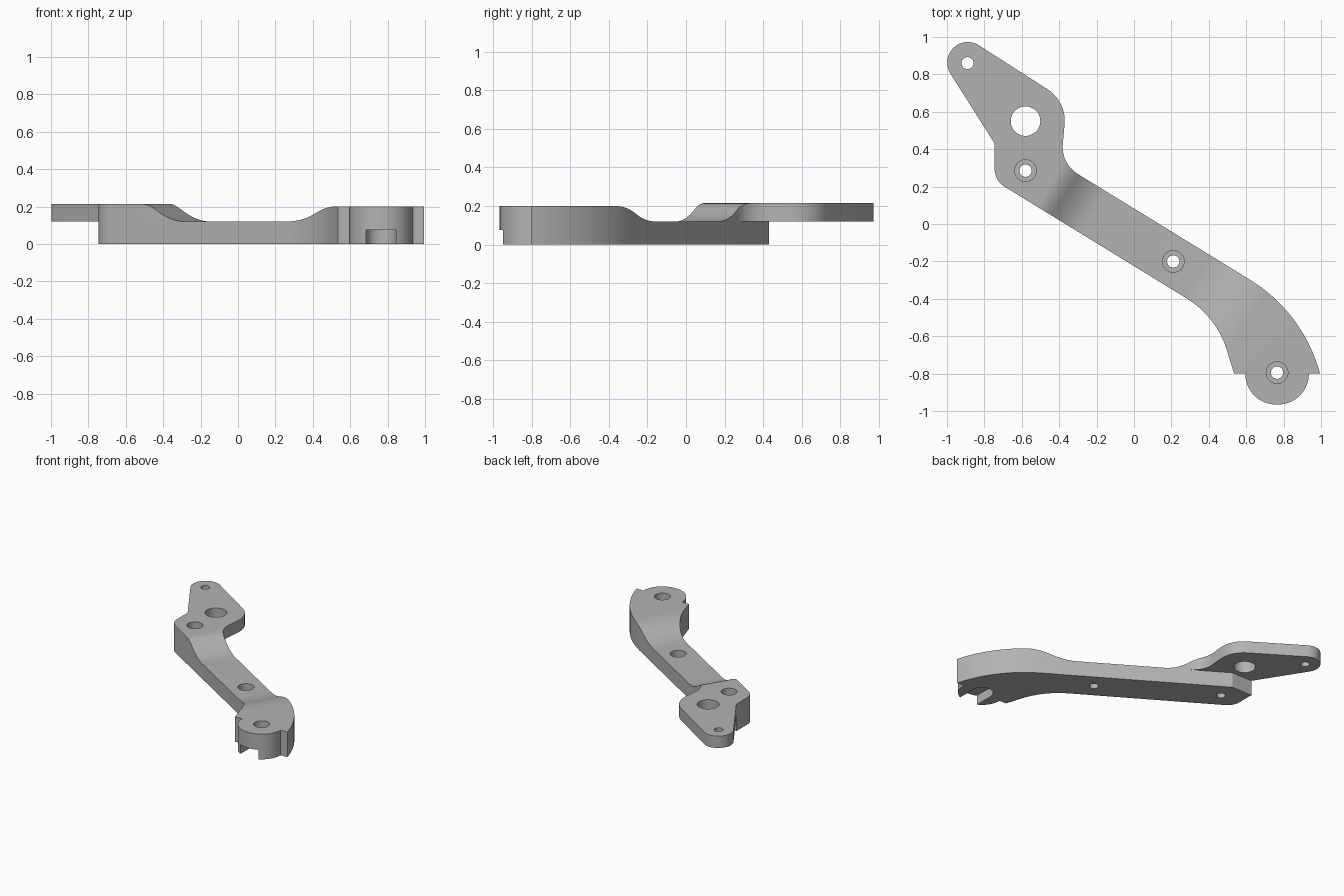
import bpy, bmesh, math
from mathutils import Vector, Matrix

cube = bpy.data.objects.get("Cube")
if cube:
    bpy.data.objects.remove(cube)

grey = bpy.data.materials.new("matte grey")
grey.use_nodes = True
colour = (0.45, 0.45, 0.45, 1)
grey.diffuse_color = colour
grey.node_tree.nodes["Principled BSDF"].inputs["Base Color"].default_value = colour

# Bar axis runs from the upper screw hole towards the lower end
START = Vector((-0.58, 0.285))
ALONG = Vector((0.852, -0.523)).normalized()
ACROSS = Vector((-ALONG.y, ALONG.x))


def bar(s, t):
    return START + ALONG * s + ACROSS * t


def rounded(corners):
    """Polygon from (x, y, radius) corners, each filleted with its radius."""
    pts = []
    for i, (x, y, r) in enumerate(corners):
        p = Vector((x, y))
        if r == 0:
            pts.append(p)
            continue
        a = (Vector(corners[i - 1][:2]) - p).normalized()
        b = (Vector(corners[(i + 1) % len(corners)][:2]) - p).normalized()
        half = a.angle(b) / 2
        centre = p + (a + b).normalized() * r / math.sin(half)
        start = p + a * r / math.tan(half) - centre
        turn = math.pi - 2 * half
        if a.x * b.y - a.y * b.x > 0:
            turn = -turn
        steps = max(6, round(abs(turn) / math.radians(5)))
        for k in range(steps + 1):
            pts.append(centre + Matrix.Rotation(turn * k / steps, 2) @ start)
    return pts


def circle(x, y, r, n=48):
    return [Vector((x + r * math.cos(math.tau * k / n),
                    y + r * math.sin(math.tau * k / n))) for k in range(n)]


def solid(name, ring, sweep):
    """Closed prism from a ring of 3D points swept along a vector."""
    bm = bmesh.new()
    face = bm.faces.new([bm.verts.new(p) for p in ring])
    new = bmesh.ops.extrude_face_region(bm, geom=[face])["geom"]
    bmesh.ops.translate(bm, vec=sweep,
                        verts=[v for v in new if isinstance(v, bmesh.types.BMVert)])
    bmesh.ops.recalc_face_normals(bm, faces=bm.faces)
    mesh = bpy.data.meshes.new(name)
    bm.to_mesh(mesh)
    bm.free()
    mesh.materials.append(grey)
    obj = bpy.data.objects.new(name, mesh)
    bpy.context.collection.objects.link(obj)
    return obj


def upright(name, pts, low, high):
    return solid(name, [(p.x, p.y, low) for p in pts], Vector((0, 0, high - low)))


# Outline of the whole arm
foot_in, foot_out = bar(1.279, -0.131), bar(1.75, 0.131)
neck = bar(0.142, 0.131)
outline = rounded([
    (-0.745, 0.232, 0.11),
    (foot_in.x, foot_in.y, 0.49),
    (0.535, -0.8, 0), (0.595, -0.8, 0),
    (0.595, -0.965, 0.164), (0.935, -0.965, 0.164),
    (0.935, -0.8, 0), (0.995, -0.8, 0),
    (0.907, -0.474, 0.845),
    (neck.x, neck.y, 0.17),
    (-0.36, 0.655, 0.2),
    (-1.246, 1.222, 0.11),
    (-0.745, 0.43, 0),
])
arm = upright("bracket_arm", outline, 0, 0.3)
cutters = []


# Top surface: raised plate, dip along the bar, raised foot
def ease(u, bend):
    return 1 - u * u / bend if u < bend else (1 - u) ** 2 / (1 - bend)


N = 20
top = [(-1.5, 0.215)]
top += [(0.15 + 0.28 * k / N, 0.12 + 0.095 * ease(k / N, 0.35)) for k in range(N + 1)]
top += [(1.445 - 0.38 * k / N, 0.12 + 0.08 * ease(k / N, 0.5)) for k in range(N, -1, -1)]
top += [(3, 0.2), (3, 0.5), (-1.5, 0.5)]
ring = [(*bar(s, -1.5), z) for s, z in top]
cutters.append(solid("top_cutter", ring, (ACROSS * 3).to_3d()))

# Clear the space below the overhanging plate
a, b = bar(0.245, 0.131), bar(0.0, 0.131)
b = a - ALONG * ((0.43 - a.y) / -ALONG.y)
clear = [a, Vector((0.0, 0.6)), Vector((0.0, 1.3)), Vector((-1.3, 1.3)),
         Vector((-1.3, 0.43)), b]
cutters.append(upright("plate_clearance", clear, -0.1, 0.12))

# Slot under the foot, round at its inner end
slot = rounded([(0.685, -1.1, 0), (0.845, -1.1, 0),
                (0.845, -0.715, 0.079), (0.685, -0.715, 0.079)])
cutters.append(upright("foot_slot", slot, -0.1, 0.075))

# Plain holes in the plate, then counterbored screw holes
for x, y, r in [(-0.89, 0.86, 0.032), (-0.58, 0.55, 0.079)]:
    cutters.append(upright("plate_hole", circle(x, y, r), -0.1, 0.4))
for x, y, floor in [(-0.58, 0.285, 0.06), (0.21, -0.2, 0.06), (0.765, -0.795, 0.13)]:
    cutters.append(upright("screw_hole", circle(x, y, 0.033), -0.1, 0.4))
    cutters.append(upright("counterbore", circle(x, y, 0.058), floor, 0.4))

bpy.context.view_layer.objects.active = arm
for cutter in cutters:
    cut = arm.modifiers.new(cutter.name, "BOOLEAN")
    cut.operation = "DIFFERENCE"
    cut.solver = "EXACT"
    cut.object = cutter
    bpy.ops.object.modifier_apply(modifier=cut.name)
for cutter in cutters:
    bpy.data.objects.remove(cutter)

bpy.ops.object.select_all(action="DESELECT")
arm.select_set(True)
bpy.ops.object.shade_smooth_by_angle(angle=math.radians(25))
